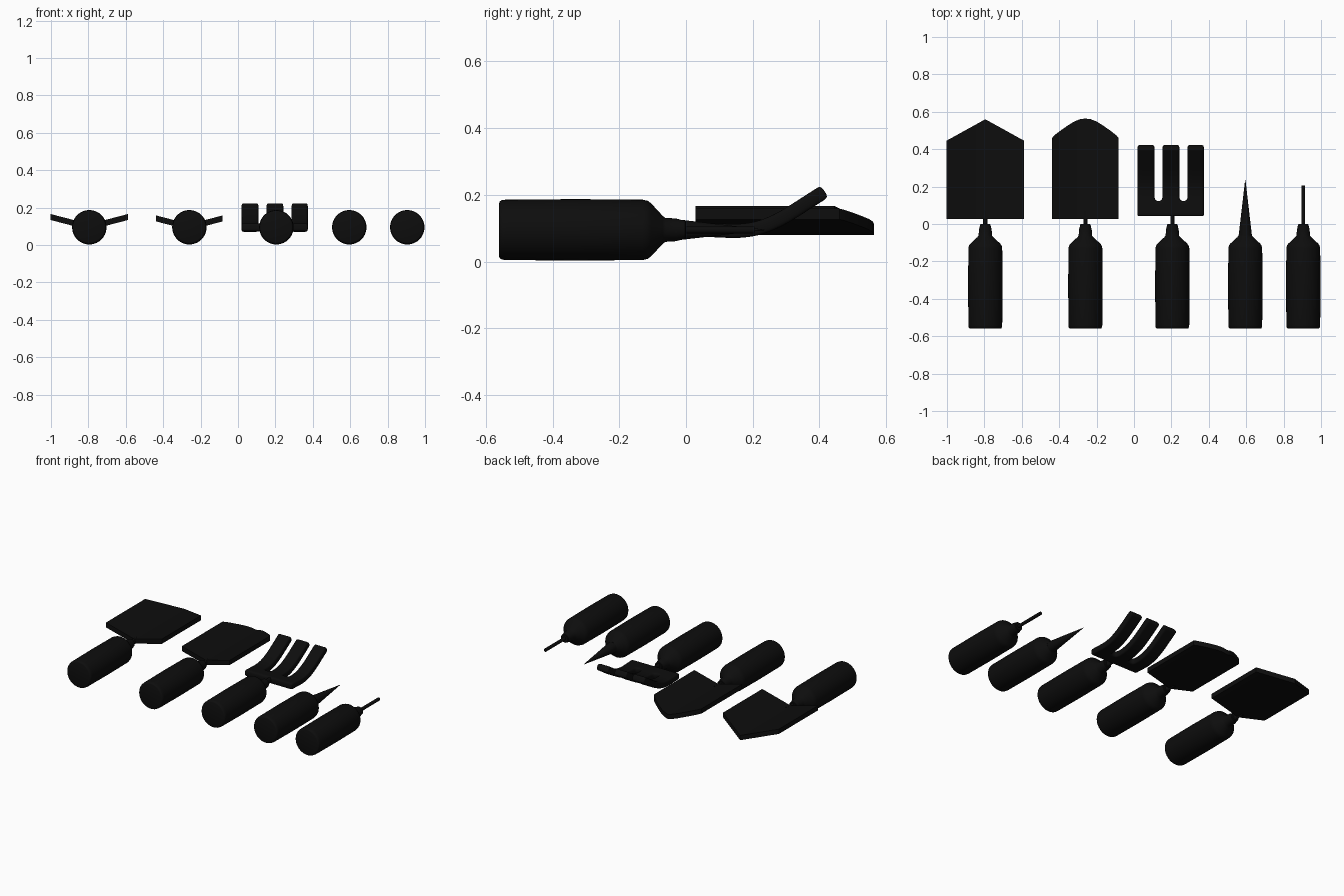
import bpy, bmesh, math

if "Cube" in bpy.data.objects:
    bpy.data.objects.remove(bpy.data.objects["Cube"])

ZC = 0.095  # height of the handle axis
black = bpy.data.materials.new("black")
black.diffuse_color = (0.004, 0.004, 0.004, 1)
black.use_nodes = True
black.node_tree.nodes["Principled BSDF"].inputs["Base Color"].default_value = black.diffuse_color


def finish(name, bm, smooth=True):
    bmesh.ops.recalc_face_normals(bm, faces=bm.faces)
    me = bpy.data.meshes.new(name)
    bm.to_mesh(me)
    bm.free()
    ob = bpy.data.objects.new(name, me)
    bpy.context.collection.objects.link(ob)
    me.materials.append(black)
    if smooth:
        bpy.context.view_layer.objects.active = ob
        bpy.ops.object.select_all(action='DESELECT')
        ob.select_set(True)
        bpy.ops.object.shade_smooth_by_angle(angle=math.radians(35))
    return ob


def lathe(name, x, profile, n=40, sx=1.0):
    """Closed solid turned around the y direction; profile is (y, radius)."""
    bm = bmesh.new()
    rings = []
    for y, r in profile:
        rings.append([bm.verts.new((x + sx * r * math.cos(2 * math.pi * i / n), y,
                                    ZC + r * math.sin(2 * math.pi * i / n)))
                      for i in range(n)])
    for a, b in zip(rings, rings[1:]):
        for i in range(n):
            j = (i + 1) % n
            bm.faces.new((a[i], a[j], b[j], b[i]))
    bm.faces.new(rings[0])
    bm.faces.new(rings[-1])
    return finish(name, bm)


def blade(name, x, half):
    """V-bent plate; half is the right half outline as (dx, y), from base to tip."""
    bm = bmesh.new()
    for s in (1, -1):
        pts = [(0, half[0][1])] + half
        low = [bm.verts.new((x + s * dx, y, 0.08 + 0.26 * dx)) for dx, y in pts]
        top = [bm.verts.new((x + s * dx, y, 0.112 + 0.26 * dx)) for dx, y in pts]
        bm.faces.new(low)
        bm.faces.new(top)
        for i in range(len(pts) - 1):
            bm.faces.new((low[i], low[i + 1], top[i + 1], top[i]))
    bmesh.ops.remove_doubles(bm, verts=bm.verts, dist=1e-5)
    return finish(name, bm)


# Handles
body = [(-0.56, 0.08), (-0.558, 0.085), (-0.552, 0.089), (-0.54, 0.0905), (-0.33, 0.092),
        (-0.13, 0.0905), (-0.115, 0.087), (-0.105, 0.08), (-0.07, 0.042), (-0.062, 0.036)]
neck = [(-0.03, 0.034), (-0.015, 0.03), (-0.003, 0.028), (0.0, 0.024)]
tools = {"pointed_trowel": -0.795, "round_trowel": -0.26, "fork": 0.205,
         "spike": 0.595, "dibber": 0.905}
for tool, x in tools.items():
    lathe(tool + "_handle", x, body if tool == "spike" else body + neck)

# Flattened shafts joining the heads to the handles
for tool in ("pointed_trowel", "round_trowel", "fork"):
    lathe(tool + "_shaft", tools[tool], [(-0.02, 0.02), (0.07, 0.02)], 20, 0.55)

# Trowel blades
blade("pointed_trowel_blade", tools["pointed_trowel"],
      [(0.208, 0.028), (0.208, 0.445), (0, 0.56)])
blade("round_trowel_blade", tools["round_trowel"],
      [(0.178, 0.028), (0.178, 0.46), (0.165, 0.475), (0.135, 0.498), (0.095, 0.526),
       (0.06, 0.548), (0.03, 0.56), (0, 0.564)])

# Spike and thin rod
lathe("spike_point", tools["spike"], [(-0.066, 0.036), (0.235, 0.001)], 32)
lathe("dibber_rod", tools["dibber"], [(-0.02, 0.0105), (0.205, 0.0105)], 20)

# Fork: strip grid with gaps between tines, thickened and rounded
xs = []
for a, b in ((0.018, 0.110), (0.152, 0.243), (0.286, 0.374)):
    xs += [a, a + 0.014, b - 0.014, b]
path = [(0.041, 0.095), (0.053, 0.095), (0.108, 0.093), (0.122, 0.092), (0.16, 0.091),
        (0.21, 0.097), (0.26, 0.115), (0.31, 0.142), (0.36, 0.175), (0.403, 0.202),
        (0.416, 0.211)]
bm = bmesh.new()
grid = [[bm.verts.new((x, y, z)) for x in xs] for y, z in path]
for r in range(len(path) - 1):
    for c in range(len(xs) - 1):
        if r > 2 and c in (3, 7):
            continue
        bm.faces.new((grid[r][c], grid[r][c + 1], grid[r + 1][c + 1], grid[r + 1][c]))
fork = finish("fork_tines", bm, False)
mod = fork.modifiers.new("thickness", 'SOLIDIFY')
mod.thickness = 0.042
mod.offset = 0
mod = fork.modifiers.new("rounding", 'SUBSURF')
mod.levels = mod.render_levels = 2
fork.data.polygons.foreach_set("use_smooth", [True] * len(fork.data.polygons))
